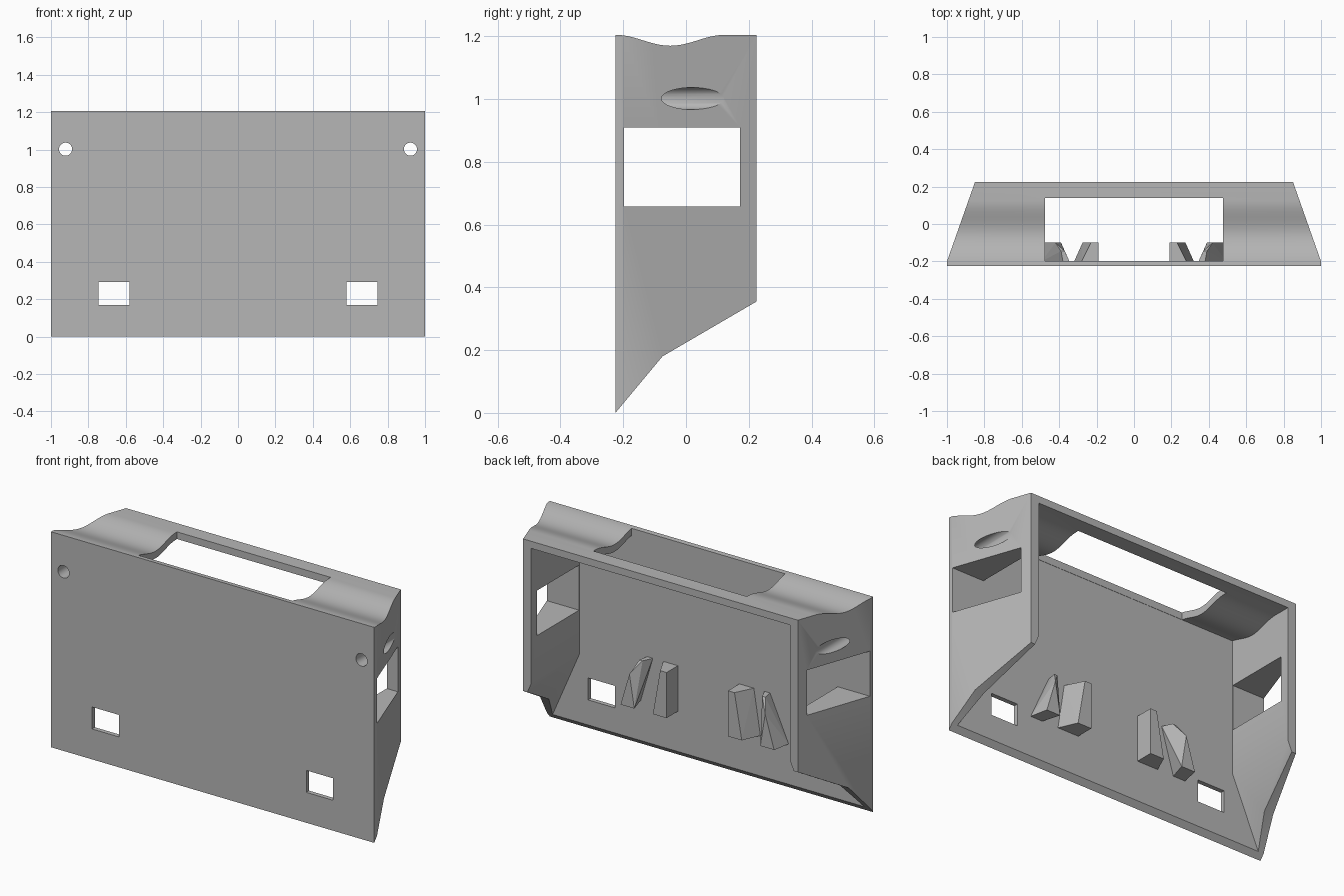
import bpy, bmesh, math
from mathutils import Vector

cube = bpy.data.objects.get("Cube")
if cube:
    bpy.data.objects.remove(cube, do_unlink=True)

grey = bpy.data.materials.new("plain grey")
grey.use_nodes = True
colour = (0.47, 0.47, 0.47, 1)
grey.diffuse_color = colour
grey.node_tree.nodes["Principled BSDF"].inputs["Base Color"].default_value = colour

FRONT, BACK, PLATE = -0.225, 0.225, -0.2


def make_object(name, bm):
    bmesh.ops.recalc_face_normals(bm, faces=bm.faces)
    mesh = bpy.data.meshes.new(name)
    bm.to_mesh(mesh)
    bm.free()
    mesh.materials.append(grey)
    obj = bpy.data.objects.new(name, mesh)
    bpy.context.collection.objects.link(obj)
    return obj


def prism(points, direction):
    """Extrude a planar outline along a direction."""
    bm = bmesh.new()
    face = bm.faces.new([bm.verts.new(p) for p in points])
    out = bmesh.ops.extrude_face_region(bm, geom=[face])
    verts = [v for v in out["geom"] if isinstance(v, bmesh.types.BMVert)]
    bmesh.ops.translate(bm, verts=verts, vec=direction)
    return bm


def box(x0, x1, y0, y1, z0, z1):
    return prism([(x0, y0, z0), (x1, y0, z0), (x1, y1, z0), (x0, y1, z0)], (0, 0, z1 - z0))


def top_height(y):
    """Height of the top with its shallow finger groove."""
    t = max(-1, min(1, (y + 0.05) / 0.175))
    return 1.205 - 0.0175 * (1 + math.cos(math.pi * t))


def curve(y0, drop=0):
    ys = [y0 + (0.125 - y0) * i / 24 for i in range(25)]
    return [(y, top_height(y) - drop) for y in ys]


def cut(target, bm):
    cutter = make_object("cutter", bm)
    cutter.hide_render = True
    mod = target.modifiers.new("cut", "BOOLEAN")
    mod.operation, mod.solver, mod.object = "DIFFERENCE", "EXACT", cutter
    bpy.context.view_layer.objects.active = target
    bpy.ops.object.modifier_apply(modifier=mod.name)
    bpy.data.objects.remove(cutter, do_unlink=True)


# Outer body: side profile extruded across, ends trimmed to a taper
outline = [(FRONT, 0)] + curve(FRONT) + [(BACK, 1.205), (BACK, 0.355), (-0.075, 0.18)]
bm = prism([(-1, y, z) for y, z in outline], (2, 0, 0))
for side in (-1, 1):
    bmesh.ops.bisect_plane(bm, geom=bm.verts[:] + bm.edges[:] + bm.faces[:],
                           plane_co=(side, PLATE, 0), plane_no=(side * 0.425, 0.15, 0),
                           clear_outer=True)
    bmesh.ops.holes_fill(bm, edges=[e for e in bm.edges if e.is_boundary], sides=0)
body = make_object("housing", bm)

# Main cavity, open at the back and bottom, with a flared lower part
inner = curve(PLATE, 0.04) + [(0.4, 1.165), (0.4, -0.1), (PLATE, -0.1)]
cut(body, prism([(-0.8, y, z) for y, z in inner], (1.6, 0, 0)))
flare = [(-0.8, 0.41), (0.8, 0.41), (1.0, -0.05), (-1.0, -0.05)]
cut(body, prism([(x, PLATE, z) for x, z in flare], (0, 0.6, 0)))

# Top slot and side windows
cut(body, box(-0.475, 0.475, -0.198, 0.14, 1.05, 1.3))
cut(body, box(-1.2, 1.2, -0.198, 0.172, 0.658, 0.91))

# Front windows and round holes
for side in (-1, 1):
    x = side * 0.663
    cut(body, box(x - 0.083, x + 0.083, -0.3, -0.15, 0.17, 0.293))
    ring = [(side * 0.922 + 0.035 * math.cos(a), -0.4, 1.002 + 0.035 * math.sin(a))
            for a in (math.tau * i / 32 for i in range(32))]
    cut(body, prism(ring, (0, 0.8, 0)))

bpy.ops.object.select_all(action="DESELECT")
body.select_set(True)
bpy.context.view_layer.objects.active = body
bpy.ops.object.shade_smooth_by_angle(angle=math.radians(30))

# Guide ribs on the inside of the front plate
Y0, Y1, LOW, HIGH = PLATE, -0.1, 0.255, 0.51
inner_rib = [(0.19, Y0, LOW), (0.32, Y0, LOW), (0.19, Y1, LOW), (0.275, Y1, LOW),
             (0.19, Y0, HIGH), (0.28, Y0, HIGH), (0.19, Y1, HIGH), (0.23, Y1, HIGH)]
outer_rib = [(0.42, Y0, LOW), (0.495, Y0, LOW), (0.39, Y1, LOW), (0.475, Y1, LOW),
             (0.345, Y0, HIGH), (0.38, Y0, HIGH), (0.37, -0.145, HIGH),
             (0.39, -0.145, HIGH), (0.42, Y1, 0.44)]
for side, word in ((1, "left"), (-1, "right")):
    for kind, points in (("inner", inner_rib), ("outer", outer_rib)):
        bm = bmesh.new()
        for x, y, z in points:
            bm.verts.new((side * x, y, z))
        bmesh.ops.convex_hull(bm, input=bm.verts[:])
        bmesh.ops.dissolve_limit(bm, angle_limit=0.02, verts=bm.verts[:], edges=bm.edges[:])
        make_object(f"{word}_{kind}_rib", bm)
